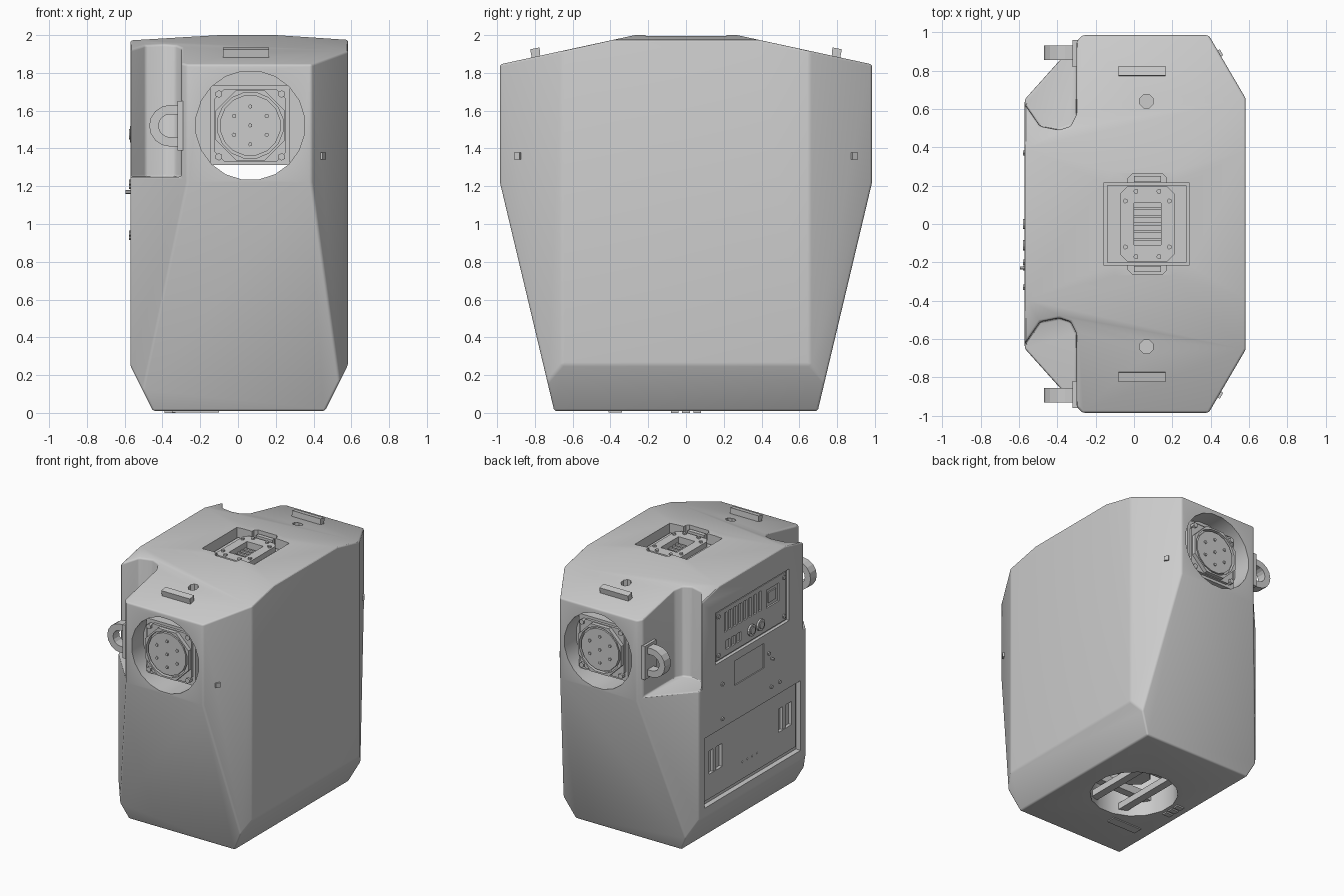
import bpy, bmesh, math
from mathutils import Vector

if "Cube" in bpy.data.objects:
    bpy.data.objects.remove(bpy.data.objects["Cube"])

grey = bpy.data.materials.new("plain grey")
grey.use_nodes = True
grey.diffuse_color = (0.6, 0.6, 0.6, 1)
grey.node_tree.nodes["Principled BSDF"].inputs["Base Color"].default_value = (0.6, 0.6, 0.6, 1)


def finish(name, bm):
    bmesh.ops.recalc_face_normals(bm, faces=bm.faces)
    mesh = bpy.data.meshes.new(name)
    bm.to_mesh(mesh)
    bm.free()
    mesh.materials.append(grey)
    ob = bpy.data.objects.new(name, mesh)
    bpy.context.collection.objects.link(ob)
    return ob


def prism(name, pts, axis, a, b):
    """Extrude a 2D outline from a to b along an axis."""
    place = {"x": lambda p: (a, p[0], p[1]), "y": lambda p: (p[0], a, p[1]), "z": lambda p: (p[0], p[1], a)}[axis]
    bm = bmesh.new()
    face = bm.faces.new([bm.verts.new(place(p)) for p in pts])
    moved = bmesh.ops.extrude_face_region(bm, geom=[face])["geom"]
    step = Vector([(b - a) * (axis == k) for k in "xyz"])
    bmesh.ops.translate(bm, vec=step, verts=[v for v in moved if isinstance(v, bmesh.types.BMVert)])
    return finish(name, bm)


def ngon(u, v, r, n, turn=0.5):
    return [(u + r * math.cos((i + turn) * math.tau / n), v + r * math.sin((i + turn) * math.tau / n)) for i in range(n)]


def rect(u0, u1, v0, v1, c=0):
    """Rectangle, with optional clipped corners."""
    if not c:
        return [(u0, v0), (u1, v0), (u1, v1), (u0, v1)]
    return [(u0 + c, v0), (u1 - c, v0), (u1, v0 + c), (u1, v1 - c),
            (u1 - c, v1), (u0 + c, v1), (u0, v1 - c), (u0, v0 + c)]


def apply(ob, kind, **settings):
    mod = ob.modifiers.new(kind, kind)
    for key, value in settings.items():
        setattr(mod, key, value)
    bpy.context.view_layer.objects.active = ob
    bpy.ops.object.modifier_apply(modifier=mod.name)


def cut(ob, *cutter):
    tool = prism("cutter", *cutter)
    apply(ob, "BOOLEAN", object=tool, operation="DIFFERENCE", solver="EXACT")
    bpy.data.objects.remove(tool)


def smooth(ob):
    bpy.ops.object.select_all(action="DESELECT")
    ob.select_set(True)
    bpy.context.view_layer.objects.active = ob
    bpy.ops.object.shade_smooth_by_angle(angle=math.radians(28))


# Main hull: a block trimmed by planes
bm = bmesh.new()
bmesh.ops.create_cube(bm, size=2)
for v in bm.verts:
    v.co = (0.583 if v.co.x > 0 else -0.57, v.co.y * 0.985, 2.0 if v.co.z > 0 else 0.01)
planes = [((0.58, 0, 0.25), (2, 0, -1)), ((-0.57, 0, 0.25), (-2, 0, -1)),
          ((0.2, 0, 2), (0.025, 0, 0.38)), ((-0.1, 0, 2), (-0.025, 0, 0.42))]
for s in (-1, 1):
    planes += [((0, s * 0.985, 1.22), (0, s * 1.22, -0.29)),
               ((0, s * 0.27, 2), (0, s * 0.155, 0.715)),
               ((0.39, s * 0.985, 0), (0.325, s * 0.19, 0)),
               ((-0.27, s * 0.985, 0), (-0.335, s * 0.3, 0))]
for point, normal in planes:
    geom = bm.verts[:] + bm.edges[:] + bm.faces[:]
    result = bmesh.ops.bisect_plane(bm, geom=geom, plane_co=point, plane_no=normal, clear_outer=True, dist=1e-5)
    edges = [e for e in result["geom_cut"] if isinstance(e, bmesh.types.BMEdge)]
    bmesh.ops.contextual_create(bm, geom=edges)
hull = finish("hull", bm)

# Corner notches that make room for the hooks
for s in (-1, 1):
    notch = [(-0.30, 1.1), (-0.30, 0.57), (-0.33, 0.51), (-0.39, 0.49), (-0.49, 0.51), (-0.58, 0.64), (-0.7, 0.7), (-0.7, 1.1)]
    cut(hull, [(x, s * y) for x, y in notch], "z", 1.25, 2.2)
apply(hull, "BEVEL", width=0.045, segments=3, limit_method="ANGLE", angle_limit=math.radians(25))

# Openings: end tunnel, roof hatch, underside well, roof drains
CX, CZ = 0.065, 1.522
cut(hull, ngon(CX, CZ, 0.29, 20), "y", -1.2, 1.2)
cut(hull, rect(-0.16, 0.29, -0.215, 0.215), "z", 1.88, 2.2)
cut(hull, rect(-0.03, 0.17, -0.26, 0.26, 0.02), "z", 1.93, 2.2)
cut(hull, ngon(0, 0, 0.31, 16), "z", -0.2, 0.5)
for s in (-1, 1):
    cut(hull, ngon(0.065, s * 0.64, 0.038, 8), "z", 1.87, 2.2)

# Recessed service panels on the flat side
SIDE = -0.57
cut(hull, rect(-0.45, 0.45, 1.38, 1.78), "x", -0.7, SIDE + 0.025)
cut(hull, rect(-0.59, 0.59, 0.32, 0.86), "x", -0.7, SIDE + 0.04)
cut(hull, rect(-0.14, 0.22, 1.13, 1.32), "x", -0.7, SIDE + 0.008)
smooth(hull)

# Lower door with two grip pockets
door = prism("lower_door", rect(-0.55, 0.57, 0.36, 0.85), "x", SIDE + 0.015, SIDE + 0.06)
for y in (-0.42, 0.43):
    cut(door, rect(y - 0.08, y + 0.08, 0.55, 0.73), "x", -0.7, SIDE + 0.045)
    prism("door_grip", rect(y - 0.015, y + 0.025, 0.55, 0.73), "x", SIDE + 0.02, SIDE + 0.045)
for i in range(4):
    prism("door_light", ngon(-0.08 + i * 0.06, 0.49, 0.009, 6), "x", SIDE + 0.01, SIDE + 0.02)

# Upper panel: louvres, sockets and round connectors
panel = prism("upper_panel", rect(-0.43, 0.43, 1.395, 1.765), "x", SIDE + 0.012, SIDE + 0.05)
for i in range(8):
    y = 0.31 - i * 0.06
    cut(panel, rect(y - 0.018, y + 0.018, 1.58, 1.73), "x", -0.7, SIDE + 0.035)
cut(panel, rect(-0.34, -0.19, 1.57, 1.71), "x", -0.7, SIDE + 0.035)
prism("power_socket", rect(-0.31, -0.22, 1.6, 1.68), "x", SIDE + 0.015, SIDE + 0.04)
for i in range(3):
    y = 0.28 - i * 0.065
    cut(panel, rect(y - 0.025, y + 0.025, 1.44, 1.51), "x", -0.7, SIDE + 0.035)
for y in (0.0, -0.11):
    prism("connector_ring", ngon(y, 1.475, 0.045, 12), "x", SIDE - 0.002, SIDE + 0.02)
    prism("connector_core", ngon(y, 1.475, 0.028, 12), "x", SIDE - 0.008, SIDE)
for y in (-0.4, 0.4):
    for z in (1.43, 1.73):
        prism("panel_screw", ngon(y, z, 0.018, 6), "x", SIDE + 0.004, SIDE + 0.02)
for y, z in ((0.37, 0.93), (-0.23, 0.95), (-0.33, 0.95), (-0.2, 1.22), (0.37, 1.2)):
    prism("side_screw", ngon(y, z, 0.016, 6), "x", SIDE - 0.008, SIDE + 0.01)
prism("side_button", ngon(-0.23, 1.17, 0.01, 6), "x", SIDE - 0.025, SIDE + 0.01)

for s in (-1, 1):
    def along(name, pts, a, b):
        return prism(name, pts, "y", s * a, s * b)

    # Round end module inside the tunnel
    along("mount_plate", rect(-0.23, 0.36, CZ - 0.21, 1.83), 0.8, 0.84)
    along("module_body", rect(CX - 0.21, CX + 0.21, CZ - 0.21, CZ + 0.21), 0.6, 0.915)
    along("module_flange", rect(CX - 0.19, CX + 0.19, CZ - 0.19, CZ + 0.19, 0.05), 0.9, 0.935)
    ring = along("module_ring", ngon(CX, CZ, 0.2, 8), 0.9, 0.965)
    cut(ring, ngon(CX, CZ, 0.176, 16), "y", s * 0.88, s * 1.1)
    along("module_disc", ngon(CX, CZ, 0.162, 16), 0.9, 0.96)
    for u, v in ngon(CX, CZ, 0.1, 6) + [(CX, CZ)]:
        along("disc_screw", ngon(u, v, 0.012, 5), 0.95, 0.968)
    for u, v in ngon(CX, CZ, 0.235, 4):
        along("flange_screw", ngon(u, v, 0.02, 6), 0.9, 0.95)

    # Hook loop
    arc = [(-0.36 + 0.11 * math.cos(t), 1.52 + 0.11 * math.sin(t))
           for t in [math.pi / 2 + i * math.pi / 8 for i in range(9)]]
    hook = along("hook_loop", [(-0.28, 1.63)] + arc + [(-0.28, 1.41)], 0.855, 0.93)
    hole = [(-0.36 + (u + 0.36) * 0.55, 1.52 + (v - 1.52) * 0.55) for u, v in arc]
    cut(hook, [(-0.305, hole[0][1])] + hole + [(-0.305, hole[-1][1])], "y", s * 0.8, s * 1.0)
    along("hook_base", rect(-0.32, -0.28, 1.39, 1.65), 0.82, 0.96)

    # Roof lug leaning with the roof slope
    prism("roof_lug", [(s * 0.77, 1.86), (s * 0.81, 1.845), (s * 0.825, 1.925), (s * 0.775, 1.935)], "x", -0.08, 0.165)

    # Screw on the long corner chamfer
    normal = Vector((0.325, s * 0.19, 0)).normalized()
    screw = prism("corner_screw", ngon(0, 0, 0.025, 4), "z", -0.02, 0.012)
    screw.rotation_euler = normal.to_track_quat("Z", "Y").to_euler()
    screw.location = (0.446, s * 0.89, 1.36)

# Roof hatch module
block = prism("hatch_block", rect(-0.14, 0.275, -0.2, 0.2), "z", 1.86, 1.93)
plate = prism("hatch_plate", rect(-0.07, 0.21, -0.195, 0.195, 0.035), "z", 1.92, 1.97)
for ob in (block, plate):
    cut(ob, rect(0, 0.14, -0.11, 0.11), "z", 1.89, 2.2)
for i in range(5):
    y = -0.08 + i * 0.04
    prism("hatch_slat", rect(0, 0.14, y - 0.008, y + 0.008), "z", 1.88, 1.93)
for x, y in [(0.01, 0.17), (0.13, 0.17), (-0.045, 0.12), (0.185, 0.12)]:
    for s in (-1, 1):
        prism("hatch_screw", ngon(x, s * y, 0.014, 5), "z", 1.96, 1.982)
for s in (-1, 1):
    prism("hatch_latch", rect(0, 0.14, s * 0.22, s * 0.25), "z", 1.92, 1.975)

# Underside: struts in the well and a few small plates
for s in (-1, 1):
    prism("well_strut", rect(s * 0.1, s * 0.16, -0.3, 0.3), "z", 0.05, 0.1)
    prism("well_brace", rect(-0.3, 0.3, s * 0.14, s * 0.2), "z", 0.12, 0.18)
prism("well_core", ngon(0, 0, 0.12, 8), "z", 0.15, 0.52)
for y in (-0.06, 0.0, 0.06):
    prism("base_port", rect(-0.39, -0.33, y - 0.02, y + 0.02), "z", 0.0, 0.02)
prism("base_label", rect(-0.35, -0.1, -0.41, -0.34), "z", 0.002, 0.011)
